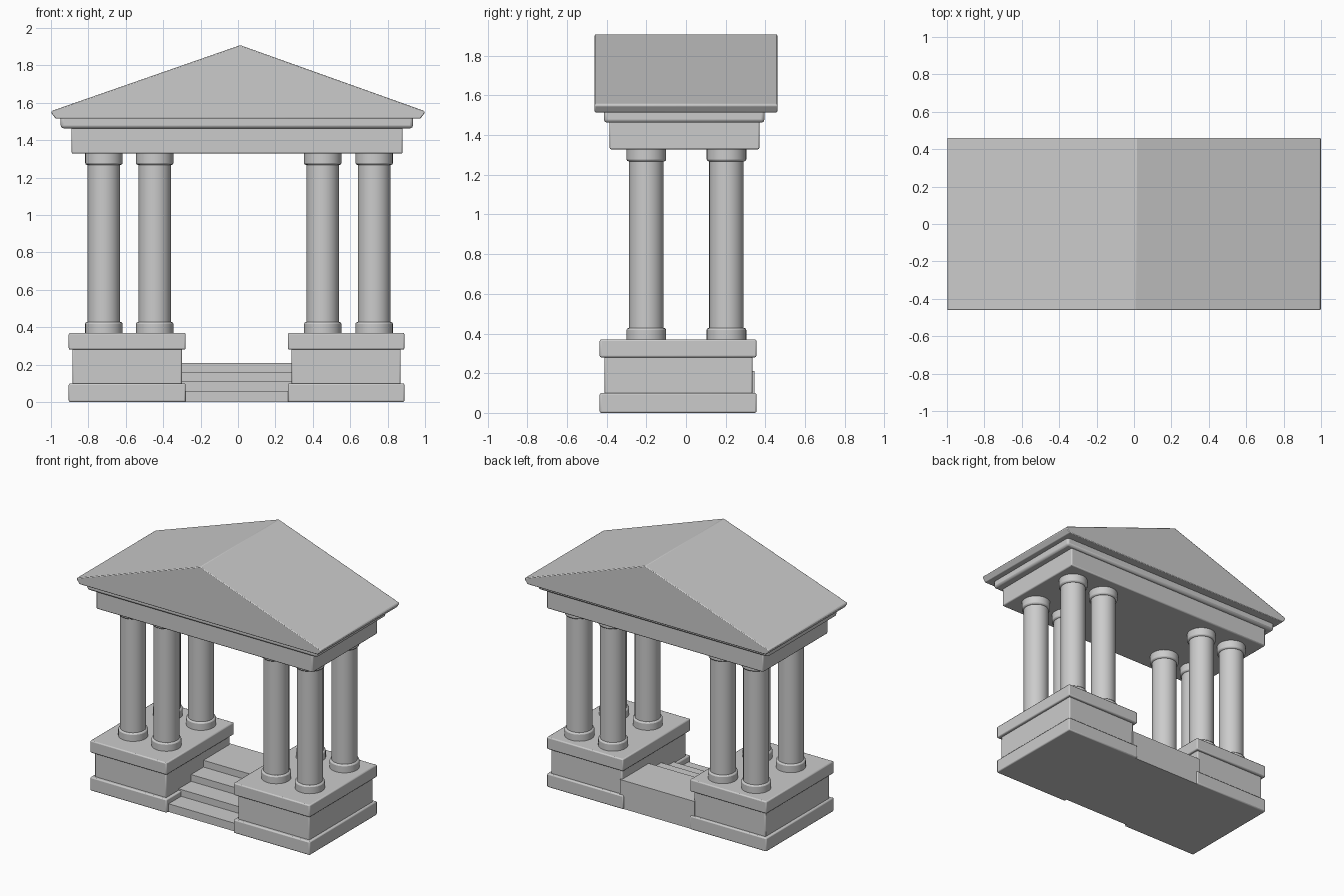
import bpy, math

if "Cube" in bpy.data.objects:
    bpy.data.objects.remove(bpy.data.objects["Cube"])


def finish(ob, bevel, segments=2):
    if bevel:
        m = ob.modifiers.new("Bevel", "BEVEL")
        m.width, m.segments, m.limit_method = bevel, segments, "ANGLE"
        m.angle_limit = math.radians(30)
    bpy.context.view_layer.objects.active = ob
    bpy.ops.object.select_all(action="DESELECT")
    ob.select_set(True)
    bpy.ops.object.shade_smooth_by_angle(angle=math.radians(35))
    return ob


def prism(name, profile, axis, lo, hi, bevel=0.0):
    """Extrude a 2D profile along x (profile is y,z) or y (profile is x,z)."""
    place = (lambda p, t: (t, p[0], p[1])) if axis == "x" else (lambda p, t: (p[0], t, p[1]))
    n = len(profile)
    verts = [place(p, t) for t in (lo, hi) for p in profile]
    faces = [tuple(range(n)), tuple(range(2 * n - 1, n - 1, -1))]
    faces += [(i, i + n, (i + 1) % n + n, (i + 1) % n) for i in range(n)]
    if axis == "y":
        faces = [f[::-1] for f in faces]
    me = bpy.data.meshes.new(name)
    me.from_pydata(verts, [], faces)
    me.validate()
    ob = bpy.data.objects.new(name, me)
    bpy.context.collection.objects.link(ob)
    # consistent outward normals
    import bmesh
    bm = bmesh.new()
    bm.from_mesh(me)
    bmesh.ops.recalc_face_normals(bm, faces=bm.faces)
    bm.to_mesh(me)
    bm.free()
    return finish(ob, bevel)


def box(name, x, y, z, bevel=0.008):
    return prism(name, [(x[0], z[0]), (x[1], z[0]), (x[1], z[1]), (x[0], z[1])], "y", *y, bevel)


def cylinder(name, x, y, r, z0, z1, bevel=0.0):
    bpy.ops.mesh.primitive_cylinder_add(vertices=32, radius=r, depth=z1 - z0,
                                        location=(x, y, (z0 + z1) / 2))
    ob = bpy.context.object
    ob.name = name
    return finish(ob, bevel)


# Pedestals: plinth, body and cap on each side
for side, x0, x1 in (("left", -0.905, -0.28), ("right", 0.267, 0.89)):
    box(f"{side}_plinth", (x0, x1), (-0.435, 0.355), (0, 0.1))
    box(f"{side}_pedestal", (x0 + 0.02, x1 - 0.02), (-0.41, 0.335), (0.09, 0.29))
    box(f"{side}_pedestal_cap", (x0, x1), (-0.435, 0.355), (0.28, 0.37))

# Stairs between the pedestals, rising to the back
stairs = [(0.345, 0), (-0.41, 0)]
for y, z in ((-0.41, 0.06), (-0.265, 0.11), (-0.12, 0.16), (0.025, 0.21)):
    stairs += [(y, stairs[-1][1]), (y, z)] if stairs[-1][0] != y else [(y, z)]
stairs.append((0.345, 0.21))
prism("stairs", stairs, "x", -0.31, 0.30)

# Columns: four on each pedestal
for x in (-0.717, -0.445, 0.453, 0.728):
    for y in (-0.2, 0.204):
        cylinder("column_shaft", x, y, 0.087, 0.38, 1.32)
        cylinder("column_base", x, y, 0.1, 0.36, 0.428, 0.01)
        cylinder("column_capital", x, y, 0.1, 1.268, 1.34, 0.01)

# Entablature
box("architrave", (-0.89, 0.88), (-0.385, 0.37), (1.328, 1.475))
box("cornice", (-0.948, 0.936), (-0.414, 0.396), (1.463, 1.53), 0.016)

# Gabled roof
roof = [(-0.975, 1.515), (0.975, 1.515), (1.0, 1.548), (0.995, 1.557),
        (0.012, 1.908), (-0.995, 1.557), (-1.0, 1.548)]
prism("roof", roof, "y", -0.46, 0.46, 0.012)
